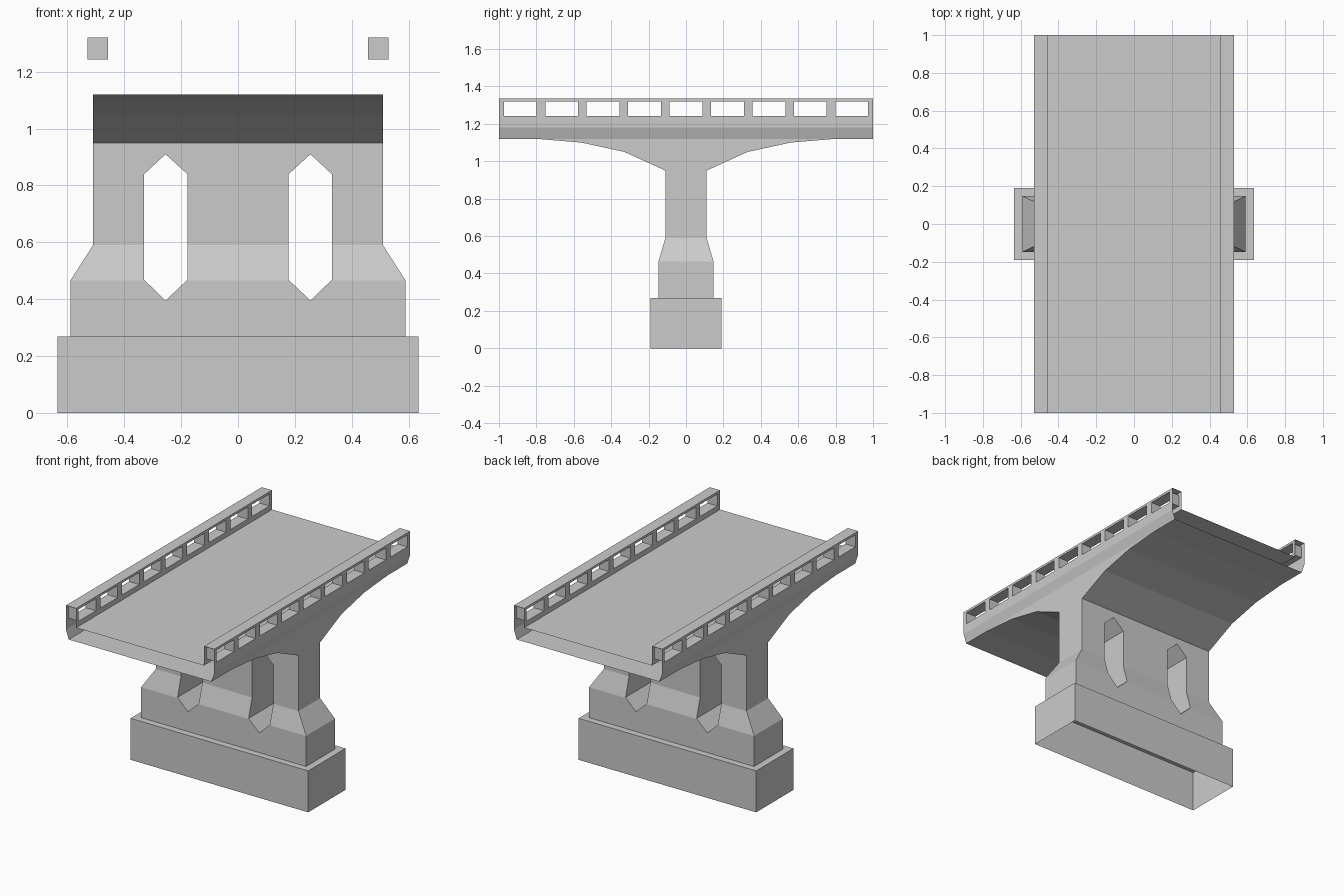
import bpy, bmesh

if "Cube" in bpy.data.objects:
    bpy.data.objects.remove(bpy.data.objects["Cube"])


def add_object(name, bm):
    mesh = bpy.data.meshes.new(name)
    bm.to_mesh(mesh)
    bm.free()
    obj = bpy.data.objects.new(name, mesh)
    bpy.context.collection.objects.link(obj)
    return obj


def add_prism(bm, outline, y):
    """Extrude an x-z outline from -y to +y, closed at both ends."""
    a = [bm.verts.new((px, -y, pz)) for px, pz in outline]
    b = [bm.verts.new((px, y, pz)) for px, pz in outline]
    bm.faces.new(a)
    bm.faces.new(b[::-1])
    for i in range(len(a)):
        j = (i + 1) % len(a)
        bm.faces.new((a[j], a[i], b[i], b[j]))


def add_box(bm, x, y0, y1, z0, z1):
    res = bmesh.ops.create_cube(bm, size=1)
    for v in res["verts"]:
        v.co = (2 * x * v.co.x,
                (y0 + y1) / 2 + (y1 - y0) * v.co.y,
                (z0 + z1) / 2 + (z1 - z0) * v.co.z)


def recalc(bm):
    bmesh.ops.recalc_face_normals(bm, faces=bm.faces[:])


def cut_and_open(obj, cutter, is_open):
    """Boolean the cutter away, then remove the faces that are open in the shell."""
    mod = obj.modifiers.new("cut", "BOOLEAN")
    mod.operation, mod.solver, mod.object = "DIFFERENCE", "EXACT", cutter
    bpy.context.view_layer.update()
    dg = bpy.context.evaluated_depsgraph_get()
    mesh = bpy.data.meshes.new_from_object(obj.evaluated_get(dg))
    obj.modifiers.clear()
    obj.data = mesh
    bpy.data.objects.remove(cutter)
    bm = bmesh.new()
    bm.from_mesh(mesh)
    faces = [f for f in bm.faces if is_open(f.calc_center_median(), f.normal)]
    bmesh.ops.delete(bm, geom=faces, context="FACES")
    bm.to_mesh(mesh)
    bm.free()


# Footing and pier: stacked rectangles (half x, half y, z)
rings = [(.635, .19, 0), (.635, .19, .268), (.59, .147, .268),
         (.59, .147, .465), (.51, .11, .59), (.51, .11, .95)]
bm = bmesh.new()
loops = [[bm.verts.new((sx * x, sy * y, z))
          for sx, sy in ((-1, -1), (1, -1), (1, 1), (-1, 1))] for x, y, z in rings]
for lo, hi in zip(loops, loops[1:]):
    for i in range(4):
        j = (i + 1) % 4
        bm.faces.new((lo[i], lo[j], hi[j], hi[i]))
bm.faces.new(loops[0][::-1])
bm.faces.new(loops[-1])
recalc(bm)
pier = add_object("pier", bm)

# Two pointed openings through the pier
bm = bmesh.new()
for s in (-1, 1):
    add_prism(bm, [(s * .255, .395), (s * .33, .468), (s * .33, .84),
                   (s * .255, .91), (s * .178, .84), (s * .178, .468)], .4)
recalc(bm)
cut_and_open(pier, add_object("pier_cutter", bm),
             lambda c, n: abs(n.z) > .99 and (c.z < .01 or c.z > .94))

# Haunched girder: arched underside and flat sides, hollow above
half = [(.11, .95), (.33, 1.05), (.56, 1.10), (.80, 1.12), (1, 1.12)]
arch = [(-y, z) for y, z in reversed(half)] + half
bm = bmesh.new()
left, right = ([bm.verts.new((x, y, z)) for y, z in arch] for x in (-.51, .51))
for i in range(len(arch) - 1):
    if i != len(half) - 1:
        bm.faces.new((left[i], left[i + 1], right[i + 1], right[i]))
bm.faces.new(right[1:-1])
bm.faces.new(left[1:-1][::-1])
add_object("girder", bm)

# Deck with parapets, one cross-section along y
side = [(.51, 1.12), (.53, 1.18), (.53, 1.335), (.457, 1.335), (.457, 1.21)]
bm = bmesh.new()
add_prism(bm, side + [(-x, z) for x, z in reversed(side)], 1)
recalc(bm)
deck = add_object("deck_and_parapets", bm)

# Nine windows in each parapet; the shell stays open at the ends and below
bm = bmesh.new()
for i in range(-4, 5):
    add_box(bm, .7, i * .2215 - .088, i * .2215 + .088, 1.243, 1.32)
recalc(bm)
cut_and_open(deck, add_object("parapet_cutter", bm),
             lambda c, n: abs(c.y) > .999 or c.z < 1.125)
